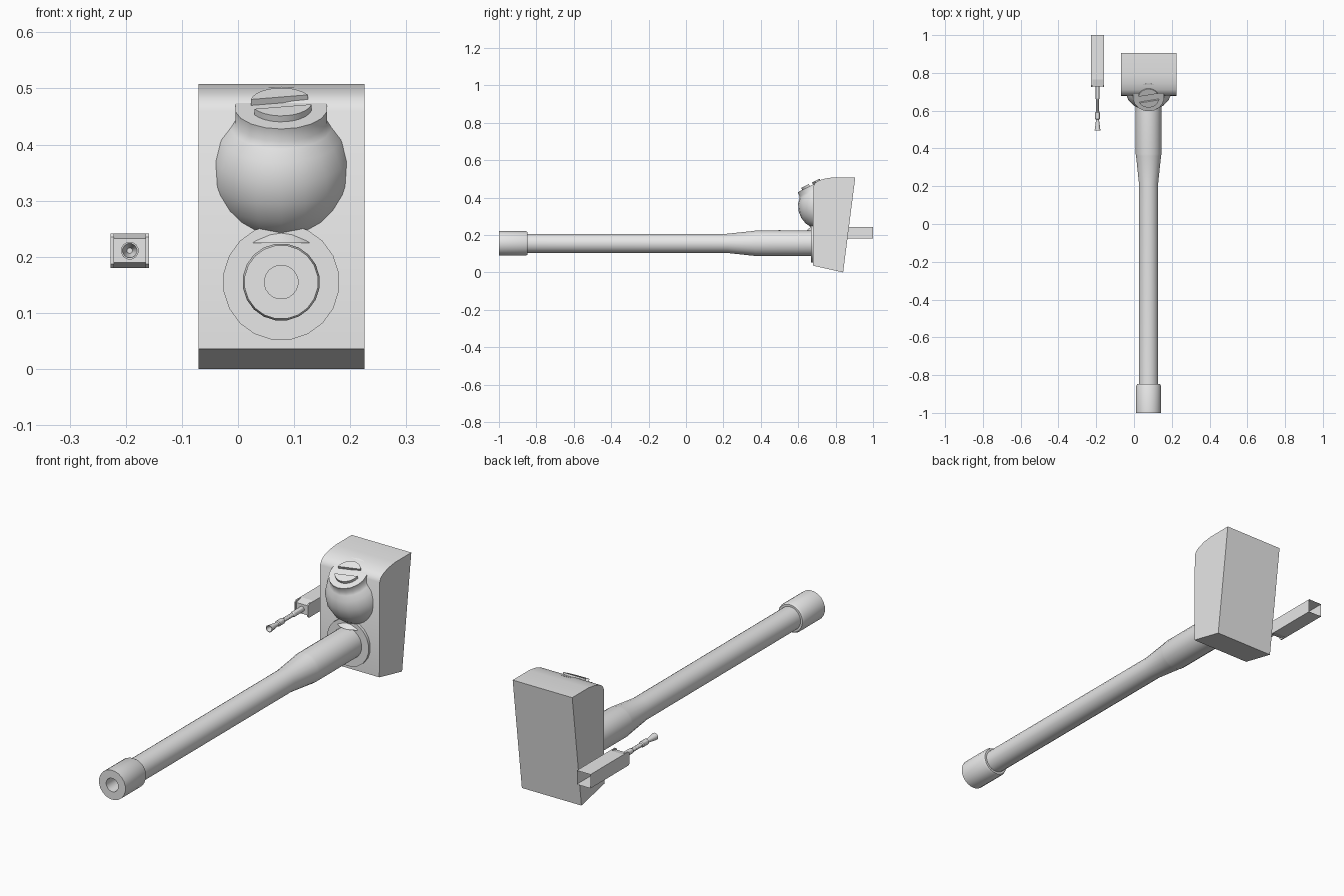
import bpy, bmesh, math
from mathutils import Matrix, Vector

if "Cube" in bpy.data.objects:
    bpy.data.objects.remove(bpy.data.objects["Cube"])

grey = bpy.data.materials.new("plain grey")
grey.diffuse_color = (0.8, 0.8, 0.8, 1)
grey.use_nodes = True
grey.node_tree.nodes["Principled BSDF"].inputs["Base Color"].default_value = grey.diffuse_color


def finish(name, bm, matrix=Matrix(), angle=30, recalc=True):
    """Turn a bmesh into a named, shaded object."""
    if recalc:
        bmesh.ops.recalc_face_normals(bm, faces=bm.faces)
    bm.transform(matrix)
    mesh = bpy.data.meshes.new(name)
    bm.to_mesh(mesh)
    bm.free()
    mesh.materials.append(grey)
    ob = bpy.data.objects.new(name, mesh)
    bpy.context.collection.objects.link(ob)
    bpy.ops.object.select_all(action='DESELECT')
    bpy.context.view_layer.objects.active = ob
    ob.select_set(True)
    bpy.ops.object.shade_smooth_by_angle(angle=math.radians(angle))
    return ob


def lathe(name, profile, matrix, sides=20, angle=30):
    """Revolve (distance along local z, radius) points; zero radius closes an end."""
    bm = bmesh.new()
    rings = []
    for t, r in profile:
        if r == 0:
            rings.append([bm.verts.new((0, 0, t))] * sides)
        else:
            rings.append([bm.verts.new((r * math.cos(2 * math.pi * (i + 0.5) / sides),
                                        r * math.sin(2 * math.pi * (i + 0.5) / sides), t))
                          for i in range(sides)])
    for a, b in zip(rings, rings[1:]):
        for i in range(sides):
            j = (i + 1) % sides
            corners = list(dict.fromkeys((a[i], a[j], b[j], b[i])))
            bm.faces.new(corners)
    return finish(name, bm, matrix, angle)


def prism(name, outline, depth, matrix, angle=30):
    """Extrude a flat outline along local z."""
    bm = bmesh.new()
    face = bm.faces.new([bm.verts.new((x, y, 0)) for x, y in outline])
    new = bmesh.ops.extrude_face_region(bm, geom=[face])["geom"]
    bmesh.ops.translate(bm, vec=(0, 0, depth),
                        verts=[v for v in new if isinstance(v, bmesh.types.BMVert)])
    return finish(name, bm, matrix, angle)


def along_y(x, z):
    """Local z becomes world y, through the given x and z."""
    return Matrix.Translation((x, 0, z)) @ Matrix.Rotation(-math.pi / 2, 4, 'X')


CX = 0.077

# Shield block: side outline (y, z) with rounded upper front edge, extruded across x
side = [(0.678, 0.036), (0.84, 0.0), (0.905, 0.508), (0.79, 0.508), (0.745, 0.502),
        (0.71, 0.491), (0.69, 0.478), (0.681, 0.46)]
yz_to_x = Matrix(((0, 0, 1, -0.07), (1, 0, 0, 0), (0, 1, 0, 0), (0, 0, 0, 1)))
prism("shield_block", side, 0.295, yz_to_x, 35)

# Main barrel with muzzle sleeve, hollow bore and thick breech section
lathe("main_barrel",
      [(-0.85, 0), (-0.85, 0.03), (-1.0, 0.03), (-1.0, 0.066), (-0.857, 0.066),
       (-0.847, 0.061), (-0.847, 0.052), (0.22, 0.052), (0.36, 0.067),
       (0.37, 0.069), (0.69, 0.069), (0.69, 0)], along_y(CX, 0.155))
lathe("barrel_collar", [(0.667, 0), (0.667, 0.104), (0.69, 0.104), (0.69, 0)],
      along_y(CX, 0.155))

# Round housing above the barrel, leaning forward, with a cylindrical top rim
R = 0.128
lean = Matrix.Translation((CX, 0.727, 0.355)) @ Matrix.Rotation(math.radians(27), 4, 'X')
ball = [(-R, 0)]
for k in range(1, 8):
    a = math.radians(-90 + 17.5 * k)
    ball.append((R * math.sin(a), R * math.cos(a)))
ball += [(0.088, 0.091), (0.099, 0.083), (0.124, 0.083), (0.124, 0)]
lathe("housing_ball", ball, lean, 18, 40)
lathe("housing_neck", [(0.225, 0), (0.225, 0.074), (0.243, 0.052), (0.243, 0)],
      Matrix.Translation((CX, 0.72, 0)), 18)

# Two raised lens segments on the rim, either side of a diagonal bar
arc = [(0.055 * math.cos(math.radians(a)), 0.055 * math.sin(math.radians(a)))
       for a in range(20, 161, 14)]
for name, turn in (("rear_lens", 10), ("front_lens", 190)):
    prism(name, arc, 0.018,
          lean @ Matrix.Translation((0, 0, 0.118)) @ Matrix.Rotation(math.radians(turn), 4, 'Z'))

# Side gun receiver: thin box, open at the rear
GX, GZ = -0.193, 0.211
bm = bmesh.new()
bmesh.ops.create_cube(bm, size=1)
bmesh.ops.scale(bm, vec=(0.068, 0.235, 0.062), verts=bm.verts)
bmesh.ops.translate(bm, vec=(GX, 0.8825, GZ), verts=bm.verts)
bm.normal_update()
bmesh.ops.delete(bm, geom=[f for f in bm.faces if f.normal.y > 0.9], context='FACES')
finish("gun_receiver", bm, recalc=False)

# Chamfered receiver nose between two cheeks
nose = [(0.765, 0.18), (0.765, 0.242), (0.728, 0.233), (0.728, 0.19)]
cheek = [(0.765, 0.18), (0.765, 0.242), (0.732, 0.242), (0.724, 0.235),
         (0.724, 0.187), (0.732, 0.18)]
prism("receiver_nose", nose, 0.056, Matrix.Translation((GX + 0.042, 0, 0)) @ yz_to_x)
for name, x in (("left_cheek", GX - 0.034), ("right_cheek", GX + 0.028)):
    prism(name, cheek, 0.006, Matrix.Translation((x + 0.07, 0, 0)) @ yz_to_x)

# Side gun barrel with flared, hollow muzzle
lathe("gun_barrel",
      [(0.53, 0), (0.53, 0.005), (0.495, 0.013), (0.495, 0.016), (0.545, 0.009),
       (0.552, 0.009), (0.556, 0.013), (0.59, 0.013), (0.595, 0.009), (0.66, 0.009),
       (0.665, 0.012), (0.74, 0.012), (0.74, 0)], along_y(GX, GZ), 12)
